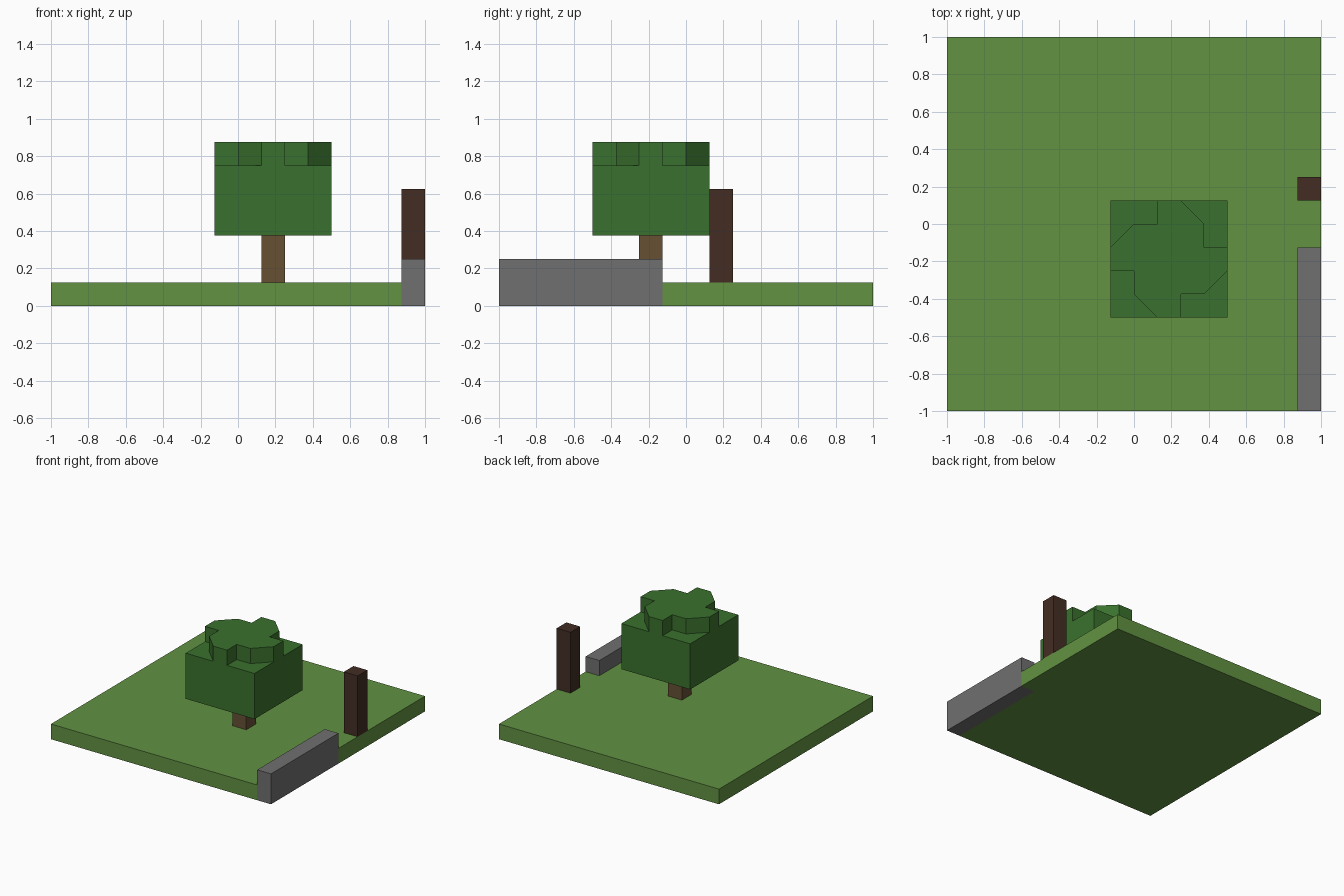
import bpy
import bmesh

U = 0.125  # block size

cube = bpy.data.objects.get("Cube")
if cube:
    bpy.data.objects.remove(cube, do_unlink=True)


def material(name, rgb):
    """Flat material from 0-255 display values, converted to linear."""
    lin = [((c / 255 + 0.055) / 1.055) ** 2.4 for c in rgb]
    mat = bpy.data.materials.new(name)
    mat.use_nodes = True
    mat.diffuse_color = (*lin, 1)
    bsdf = next(n for n in mat.node_tree.nodes if n.type == "BSDF_PRINCIPLED")
    bsdf.inputs["Base Color"].default_value = (*lin, 1)
    bsdf.inputs["Roughness"].default_value = 0.9
    return mat


def prism(name, outline, z0, z1, mat):
    """Extrude an outline, given in blocks, from z0 up to z1."""
    bm = bmesh.new()
    base = bm.faces.new([bm.verts.new((x * U, y * U, z0 * U)) for x, y in outline])
    top = bmesh.ops.extrude_face_region(bm, geom=[base])["geom"]
    verts = [g for g in top if isinstance(g, bmesh.types.BMVert)]
    bmesh.ops.translate(bm, verts=verts, vec=(0, 0, (z1 - z0) * U))
    bmesh.ops.recalc_face_normals(bm, faces=bm.faces)
    mesh = bpy.data.meshes.new(name)
    bm.to_mesh(mesh)
    bm.free()
    mesh.materials.append(mat)
    obj = bpy.data.objects.new(name, mesh)
    bpy.context.collection.objects.link(obj)
    return obj


def rect(x0, x1, y0, y1):
    return [(x0, y0), (x1, y0), (x1, y1), (x0, y1)]


grass = material("grass green", (98, 146, 66))
leaf = material("leaf green", (58, 113, 46))
bark = material("bark brown", (103, 80, 52))
dark_wood = material("dark wood", (67, 45, 36))
stone = material("stone grey", (112, 112, 112))

# Ground slab, notched where the wall sits
prism("ground", [(-8, -8), (7, -8), (7, -1), (8, -1), (8, 8), (-8, 8)], 0, 1, grass)

# Wall and post on the left edge
prism("stone_wall", rect(7, 8, -8, -1), 0, 2, stone)
prism("post", rect(7, 8, 1, 2), 1, 5, dark_wood)

# Tree trunk and canopy
prism("trunk", rect(1, 2, -2, -1), 1, 3, bark)
prism("canopy", rect(-1, 4, -4, 1), 3, 6, leaf)

# Stepped crown: one quarter of the outline turned four times about the trunk
quarter = [(2.5, -0.5), (2.5, 0.5), (1.5, 0.5), (1.5, 1.5), (0.5, 1.5)]
crown, turn = [], quarter
for _ in range(4):
    crown += [(x + 1.5, y - 1.5) for x, y in turn[:-1]]
    turn = [(-y, x) for x, y in turn]
prism("canopy_crown", crown, 6, 7, leaf)
